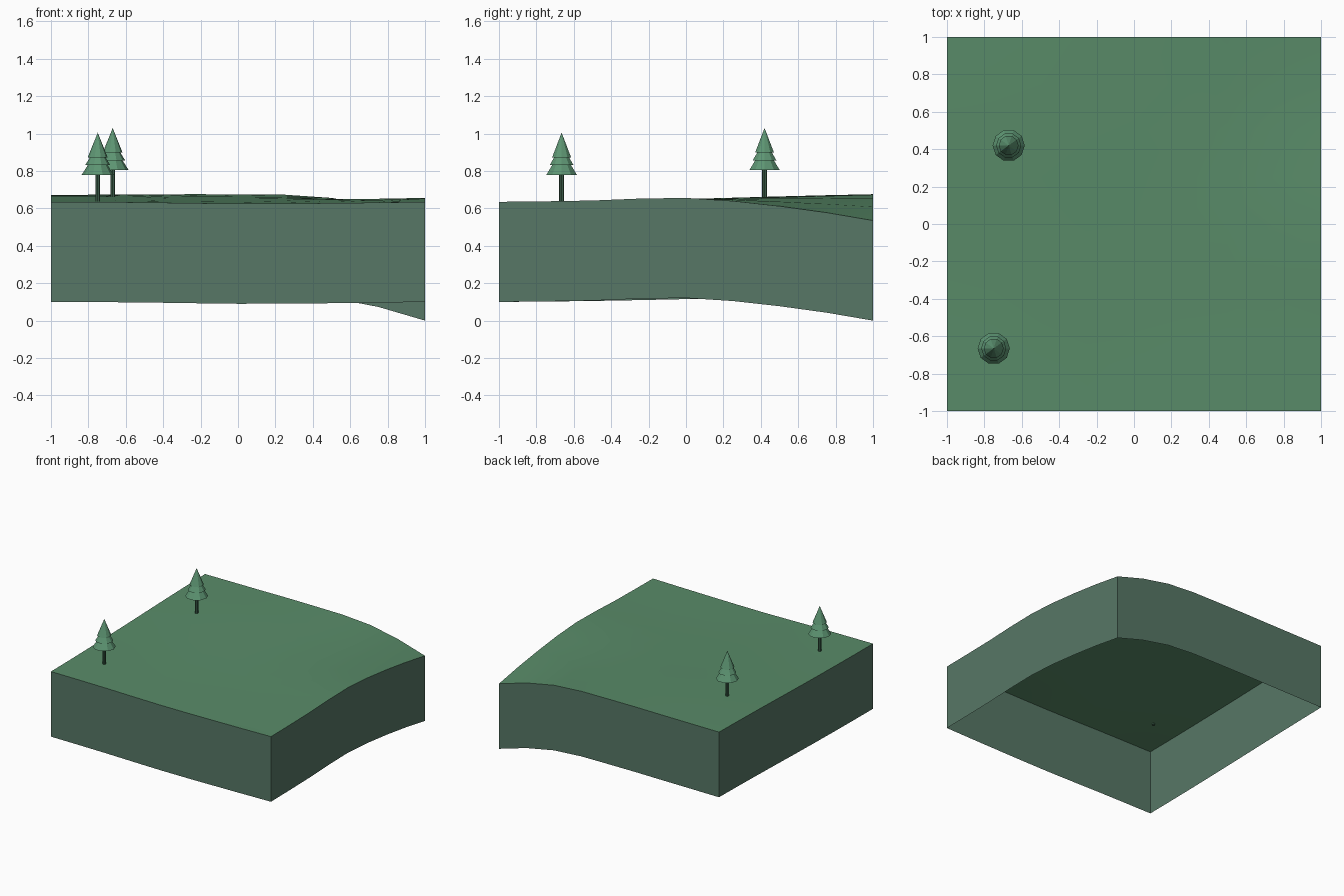
import bpy
import bmesh
import math

cube = bpy.data.objects.get("Cube")
if cube:
    bpy.data.objects.remove(cube, do_unlink=True)


def make_material(name, rgb):
    mat = bpy.data.materials.new(name)
    mat.use_nodes = True
    color = (*rgb, 1.0)
    mat.diffuse_color = color
    mat.node_tree.nodes["Principled BSDF"].inputs["Base Color"].default_value = color
    return mat


grass = make_material("grass green", (0.10, 0.26, 0.14))
earth = make_material("grey green earth", (0.095, 0.185, 0.132))
needles = make_material("needle green", (0.11, 0.30, 0.17))
bark = make_material("dark green bark", (0.05, 0.125, 0.075))


def finish(bm, name, *materials):
    mesh = bpy.data.meshes.new(name)
    bm.to_mesh(mesh)
    bm.free()
    for mat in materials:
        mesh.materials.append(mat)
    obj = bpy.data.objects.new(name, mesh)
    bpy.context.collection.objects.link(obj)
    return obj


# Ground heights at half-unit steps: rows front to back, values along x
HEIGHTS = [
    (0.635, 0.632, 0.625, 0.628, 0.635),
    (0.640, 0.638, 0.632, 0.633, 0.642),
    (0.650, 0.649, 0.645, 0.648, 0.656),
    (0.663, 0.664, 0.662, 0.652, 0.612),
    (0.672, 0.674, 0.675, 0.656, 0.535),
]
WALL = 0.535


def spline(values, t):
    """Smooth curve through evenly spaced values, for t from -1 to 1."""
    v = list(values)
    v = [3 * v[0] - 3 * v[1] + v[2]] + v + [3 * v[-1] - 3 * v[-2] + v[-3]]
    u = (t + 1) * 2
    i = min(int(u), 3)
    f = u - i
    a, b, c, d = v[i:i + 4]
    return b + 0.5 * f * (c - a + f * (2 * a - 5 * b + 4 * c - d
                                       + f * (3 * (b - c) + d - a)))


def ground(x, y):
    return spline([spline(row, x) for row in HEIGHTS], y)


# Ground block: curved top with walls hanging from its rim, open below
bm = bmesh.new()
bmesh.ops.create_grid(bm, x_segments=8, y_segments=8, size=1)
for v in bm.verts:
    v.co.z = ground(v.co.x, v.co.y)
rim = [e for e in bm.edges if e.is_boundary]
walls = bmesh.ops.extrude_edge_only(bm, edges=rim)["geom"]
for item in walls:
    if isinstance(item, bmesh.types.BMVert):
        item.co.z -= WALL
    elif isinstance(item, bmesh.types.BMFace):
        item.material_index = 1
bmesh.ops.recalc_face_normals(bm, faces=bm.faces)
bm.normal_update()
if sum(f.normal.z for f in bm.faces) < 0:
    bmesh.ops.reverse_faces(bm, faces=bm.faces)
block = finish(bm, "ground_block", grass, earth)
bpy.ops.object.select_all(action='DESELECT')
block.select_set(True)
bpy.context.view_layer.objects.active = block
bpy.ops.object.shade_smooth_by_angle(angle=math.radians(30))


def lathe(name, profile, sides, location, material):
    """Turn a (radius, height) profile around a vertical axis."""
    bm = bmesh.new()
    points = [bm.verts.new((r, 0, z)) for r, z in profile]
    edges = [bm.edges.new(pair) for pair in zip(points, points[1:])]
    bmesh.ops.spin(bm, geom=points + edges, cent=(0, 0, 0), axis=(0, 0, 1),
                   angle=math.tau, steps=sides)
    bmesh.ops.remove_doubles(bm, verts=bm.verts, dist=0.0005)
    bmesh.ops.recalc_face_normals(bm, faces=bm.faces)
    lathe_obj = finish(bm, name, material)
    lathe_obj.location = location
    return lathe_obj


# Fir trees: slim trunk and three overlapping skirts of needles
SKIRTS = [(0, 0.142), (0.086, 0.142), (0.046, 0.205), (0.067, 0.194),
          (0.036, 0.245), (0.053, 0.236), (0, 0.368)]
TRUNK = [(0, -0.01), (0.013, -0.01), (0.013, 0.15), (0, 0.15)]
for label, x, y in (("front", -0.75, -0.665), ("back", -0.67, 0.42)):
    base = (x, y, ground(x, y))
    lathe(label + "_tree_trunk", TRUNK, 8, base, bark)
    lathe(label + "_tree_needles", SKIRTS, 10, base, needles)
